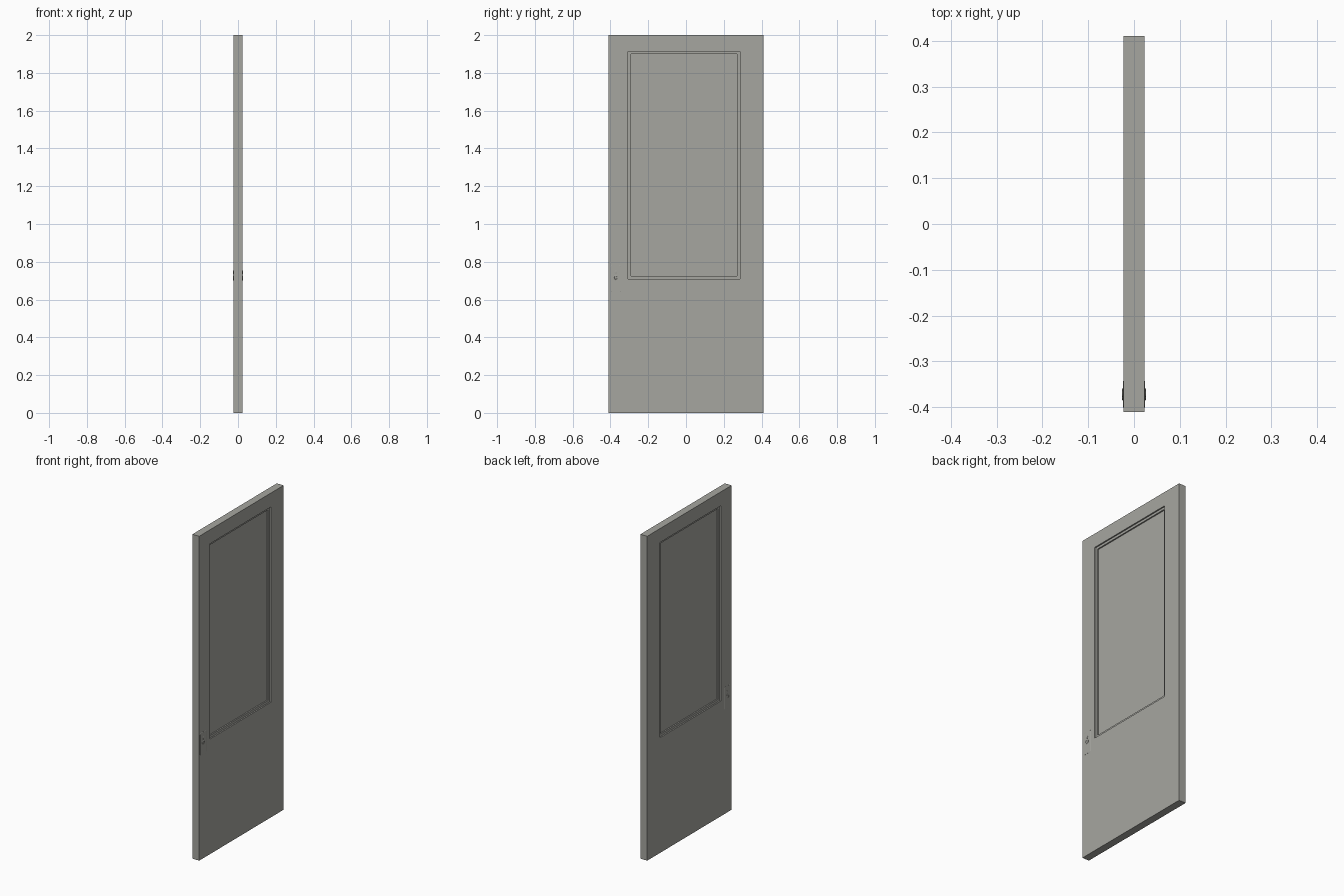
import bpy, bmesh, math

if "Cube" in bpy.data.objects:
    bpy.data.objects.remove(bpy.data.objects["Cube"])

# One flat warm grey for everything
grey = bpy.data.materials.new("warm_grey")
grey.diffuse_color = (0.38, 0.38, 0.35, 1)
grey.use_nodes = True
grey.node_tree.nodes["Principled BSDF"].inputs["Base Color"].default_value = grey.diffuse_color

T = 0.0232  # half thickness of the door


def loft(name, loops):
    """Join closed loops of (x, y, z) points with quads and cap both ends."""
    bm = bmesh.new()
    rings = [[bm.verts.new(p) for p in loop] for loop in loops]
    for a, b in zip(rings, rings[1:]):
        n = len(a)
        for i in range(n):
            j = (i + 1) % n
            bm.faces.new((a[i], a[j], b[j], b[i]))
    bm.faces.new(rings[0])
    bm.faces.new(rings[-1])
    bmesh.ops.recalc_face_normals(bm, faces=bm.faces)
    mesh = bpy.data.meshes.new(name)
    bm.to_mesh(mesh)
    bm.free()
    obj = bpy.data.objects.new(name, mesh)
    obj.data.materials.append(grey)
    bpy.context.collection.objects.link(obj)
    return obj


def rect(x, y0, y1, z0, z1):
    return [(x, y0, z0), (x, y1, z0), (x, y1, z1), (x, y0, z1)]


def round_rect(x, cy, cz, hy, hz, r, steps=4):
    pts = []
    for q, (sy, sz) in enumerate([(1, 1), (-1, 1), (-1, -1), (1, -1)]):
        for k in range(steps + 1):
            a = math.pi / 2 * (q + k / steps)
            pts.append((x, cy + sy * (hy - r) + r * math.cos(a),
                        cz + sz * (hz - r) + r * math.sin(a)))
    return pts


def circle(x, cy, cz, r, n=20):
    return [(x, cy + r * math.cos(2 * math.pi * i / n),
             cz + r * math.sin(2 * math.pi * i / n)) for i in range(n)]


# Door leaf with a two-step recessed panel on both faces
door, outer, inner = (-0.411, 0.411, 0, 2), (-0.307, 0.287, 0.71, 1.914), (-0.292, 0.271, 0.725, 1.9)
half = [(0.007, inner), (0.015, inner), (0.015, outer), (T, outer), (T, door)]
loops = [rect(-x, *r) for x, r in half] + [rect(x, *r) for x, r in reversed(half)]
loft("door_leaf", loops)

# Lock hardware on each face
for side, s in (("right", 1), ("left", -1)):
    # Thin rounded backplate
    loft("lock_plate_" + side, [
        round_rect(s * (T - 0.003), -0.372, 0.71, 0.029, 0.07, 0.008),
        round_rect(s * (T + 0.0004), -0.372, 0.71, 0.029, 0.07, 0.008),
        round_rect(s * (T + 0.001), -0.372, 0.71, 0.028, 0.069, 0.007)])
    # Low ring with a dished centre
    loft("lock_ring_" + side, [
        circle(s * (T + x), -0.372, 0.715, r) for x, r in
        ((0, 0.013), (0.0022, 0.013), (0.003, 0.011), (0.003, 0.008), (0.0018, 0.007))])
    # Small keyhole cover: disc with a drop tab
    loft("keyhole_disc_" + side, [
        circle(s * (T + x), -0.371, 0.746, r, 14) for x, r in
        ((0, 0.007), (0.0022, 0.007), (0.0028, 0.005))])
    loft("keyhole_tab_" + side, [
        rect(s * (T + x), -0.374, -0.368, 0.732, 0.746) for x in (0, 0.002)])
